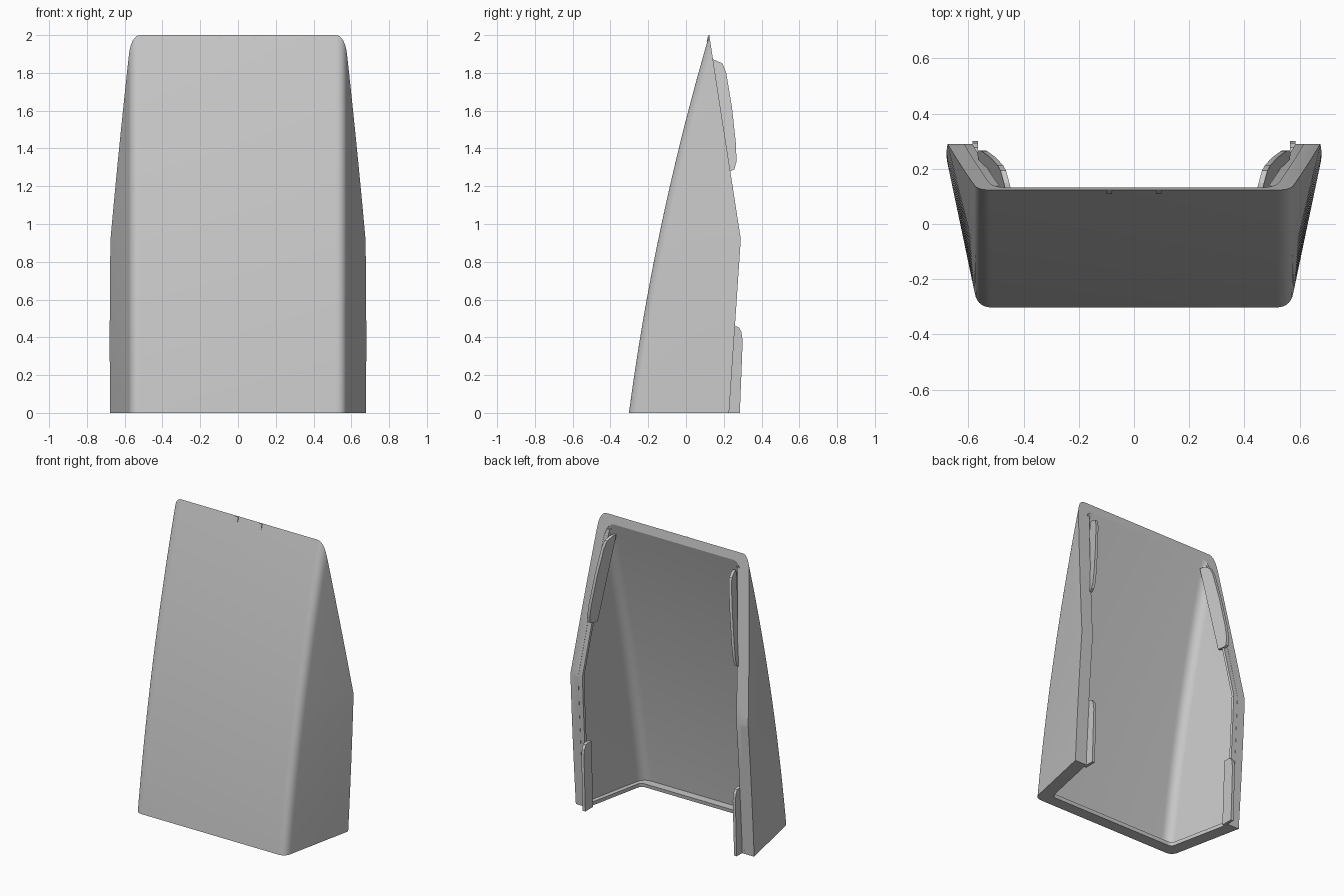
import bpy, bmesh, math
from mathutils import Vector

cube = bpy.data.objects.get("Cube")
if cube:
    bpy.data.objects.remove(cube, do_unlink=True)

grey = bpy.data.materials.new("light_grey")
grey.use_nodes = True
grey.diffuse_color = (0.57, 0.57, 0.57, 1)
grey.node_tree.nodes["Principled BSDF"].inputs["Base Color"].default_value = (0.57, 0.57, 0.57, 1)

# Two planes that trim the open back: one below the knee, one above
KNEE = Vector((0, 0.29, 0.92))
LOW = Vector((0, 0.92, -0.062)).normalized()
HIGH = Vector((0, 1.08, 0.167)).normalized()


def finish(name, bm):
    bmesh.ops.recalc_face_normals(bm, faces=bm.faces)
    mesh = bpy.data.meshes.new(name)
    bm.to_mesh(mesh)
    bm.free()
    mesh.materials.append(grey)
    obj = bpy.data.objects.new(name, mesh)
    bpy.context.collection.objects.link(obj)
    bpy.ops.object.select_all(action='DESELECT')
    obj.select_set(True)
    bpy.context.view_layer.objects.active = obj
    bpy.ops.object.shade_smooth_by_angle(angle=math.radians(18))
    return obj


def section(z, front, side, radius):
    """U-shaped outline at height z, inset from the outer skin."""
    slope = 0.21 + 0.04 * min(z / 0.92, 1)
    y = -0.302 + 0.1325 * z + 0.04 * z * z + front
    corner = Vector((0.566 - side + slope * front, y, z))
    wall = Vector((slope, 1, 0))
    a, b = corner - Vector((radius, 0, 0)), corner + wall * radius
    half = [a.lerp(corner, t / 12).lerp(corner.lerp(b, t / 12), t / 12) for t in range(13)]
    half.append(corner + wall * (0.5 - y))
    return [Vector((-p.x, p.y, p.z)) for p in reversed(half)] + half


def u_wall(name, outer, inner, z0, z1, rows, cuts):
    """Loft a thick U wall, then trim it with planes."""
    bm = bmesh.new()
    rings = []
    for i in range(rows + 1):
        z = z0 + (z1 - z0) * i / rows
        loop = section(z, *outer) + section(z, *inner)[::-1]
        rings.append([bm.verts.new(p) for p in loop])
    n = len(rings[0])
    for low, high in zip(rings, rings[1:]):
        for j in range(n):
            k = (j + 1) % n
            bm.faces.new((low[j], low[k], high[k], high[j]))
    for ring in (rings[0], rings[-1]):
        for j in range(n // 2 - 1):
            bm.faces.new((ring[j], ring[j + 1], ring[n - 2 - j], ring[n - 1 - j]))
    for point, normal in cuts:
        geom = bm.verts[:] + bm.edges[:] + bm.faces[:]
        bmesh.ops.bisect_plane(bm, geom=geom, plane_co=point, plane_no=normal, clear_outer=True)
        rim = [e for e in bm.edges if e.is_boundary]
        bmesh.ops.holes_fill(bm, edges=rim, sides=0)
    return finish(name, bm)


def plate(name, outline, x_at, thick):
    """Extrude a side outline of (y, z) points across x."""
    bm = bmesh.new()
    rows = [[bm.verts.new((x_at(y, z) + d, y, z)) for y, z in outline]
            for d in (-thick / 2, thick / 2)]
    bm.faces.new(rows[0])
    bm.faces.new(rows[1][::-1])
    for j in range(len(outline)):
        k = (j + 1) % len(outline)
        bm.faces.new((rows[0][j], rows[0][k], rows[1][k], rows[1][j]))
    return finish(name, bm)


# Main curved shell
SKIN, LINER = (0, 0, 0.05), (0.026, 0.06, 0.06)
back = [(KNEE, LOW), (KNEE, HIGH)]
u_wall("shell", SKIN, LINER, 0, 2.1, 28, back)

# Ledge around the bottom and thickened side rims, rooted in the shell wall
u_wall("bottom_ledge", LINER, (0.082, 0.09, 0.03), 0, 0.025, 1, back[:1])
ROOT, RIM = (0.012, 0.055, 0.06), (0.024, 0.09, 0.04)
inset = KNEE - Vector((0, 0.001, 0))
trim = [(inset, LOW), (inset, HIGH)]
u_wall("lower_rim", ROOT, RIM, 0.001, 0.925, 6, trim + [(KNEE - LOW * 0.016, -LOW)])
u_wall("upper_rim", ROOT, RIM, 0.915, 1.9, 10, trim + [(KNEE - HIGH * 0.016, -HIGH)])

# Locating tabs and small top nibs on both sides
UPPER = [(0.12, 1.87), (0.148, 1.87), (0.193, 1.85), (0.213, 1.8), (0.243, 1.62),
         (0.265, 1.42), (0.267, 1.33), (0.256, 1.29), (0.238, 1.28), (0.193, 1.28)]
LOWER = [(0.2, 0), (0.285, 0), (0.3, 0.38), (0.293, 0.43), (0.278, 0.455),
         (0.258, 0.46), (0.22, 0.46)]
NIB = [(0.109, 1.965), (0.117, 1.998), (0.122, 1.998), (0.121, 1.965)]
for label, s in (("left", 1), ("right", -1)):
    plate(label + "_upper_tab", UPPER,
          lambda y, z: s * (0.46 + 0.22 * (y - 0.143) + 0.125 * (1.87 - z)), 0.02)
    plate(label + "_lower_tab", LOWER, lambda y, z: s * 0.575, 0.02)
    plate(label + "_nib", NIB, lambda y, z: s * 0.09, 0.02)
